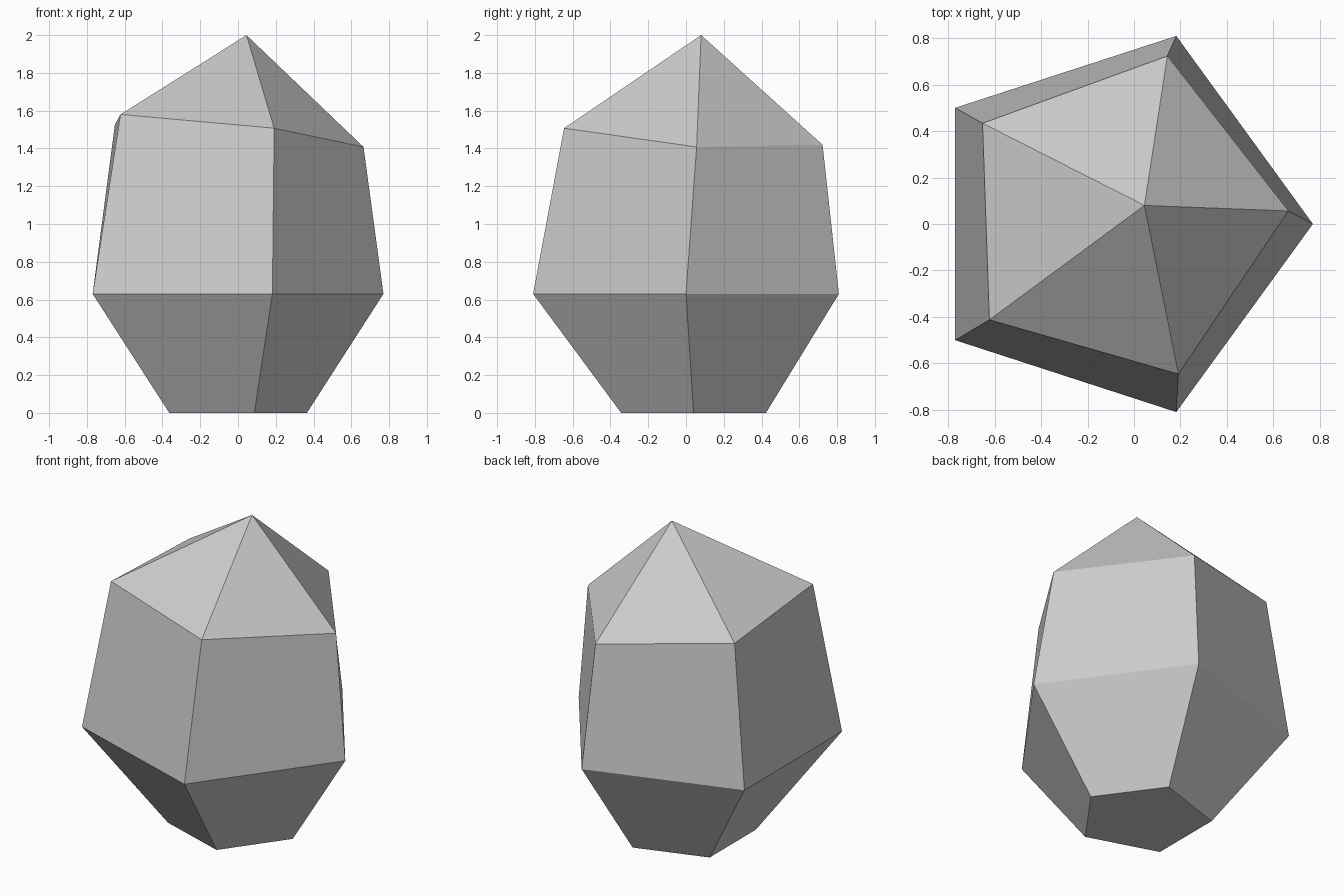
import bpy
import bmesh
from math import cos, sin, radians, tau

SIDES = 5

default = bpy.data.objects.get("Cube")
if default:
    bpy.data.objects.remove(default, do_unlink=True)

# One plain grey stone colour
stone = bpy.data.materials.new("stone_grey")
stone.use_nodes = True
colour = (0.6, 0.6, 0.6, 1)
stone.diffuse_color = colour
stone.node_tree.nodes["Principled BSDF"].inputs["Base Color"].default_value = colour

bm = bmesh.new()


def ring(centre, radius, turn=0, slope=(0, 0)):
    """Regular pentagon of vertices, optionally turned and tilted."""
    verts = []
    for i in range(SIDES):
        a = radians(turn) + tau * i / SIDES
        dx, dy = radius * cos(a), radius * sin(a)
        dz = slope[0] * dx + slope[1] * dy
        verts.append(bm.verts.new((centre[0] + dx, centre[1] + dy, centre[2] + dz)))
    return verts


def bridge(low, high):
    """Band of quads between two rings."""
    for i in range(SIDES):
        j = (i + 1) % SIDES
        bm.faces.new((low[i], low[j], high[j], high[i]))


# Small base, wide girdle and tilted shoulder
base = ring((-0.038, 0.04, 0), 0.403)
girdle = ring((-0.081, 0, 0.63), 0.851)
shoulder = ring((-0.055, 0.031, 1.488), 0.72, 2, (-0.109, -0.068))
bm.faces.new(base[::-1])
bridge(base, girdle)
bridge(girdle, shoulder)

# Off-centre pointed tip
tip = bm.verts.new((0.045, 0.08, 2))
for i in range(SIDES):
    bm.faces.new((shoulder[i], shoulder[(i + 1) % SIDES], tip))

bmesh.ops.recalc_face_normals(bm, faces=bm.faces)
mesh = bpy.data.meshes.new("crystal")
bm.to_mesh(mesh)
bm.free()
mesh.materials.append(stone)
bpy.context.collection.objects.link(bpy.data.objects.new("crystal", mesh))
